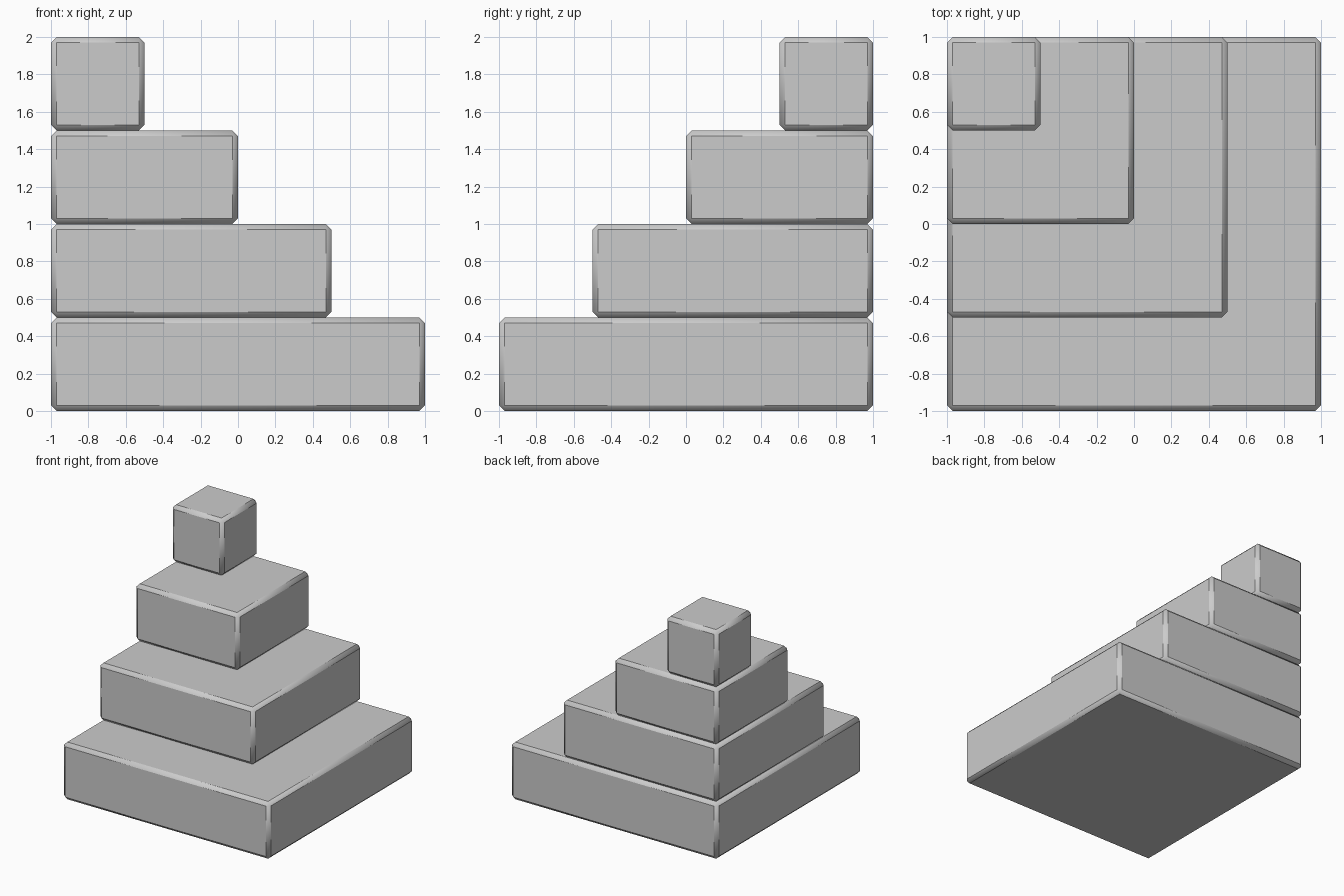
import bpy
import bmesh
from math import radians

if "Cube" in bpy.data.objects:
    bpy.data.objects.remove(bpy.data.objects["Cube"])

HEIGHT = 0.5
BEVEL = 0.03


def slab(name, size, level):
    """Chamfered square slab, flush with the back left corner."""
    bm = bmesh.new()
    bmesh.ops.create_cube(bm, size=1)
    bmesh.ops.scale(bm, vec=(size, size, HEIGHT), verts=bm.verts)
    bmesh.ops.translate(bm, verts=bm.verts,
                        vec=(-1 + size / 2, 1 - size / 2, (level + 0.5) * HEIGHT))
    bmesh.ops.bevel(bm, geom=bm.edges[:], offset=BEVEL, segments=1,
                    profile=0.5, affect='EDGES')
    mesh = bpy.data.meshes.new(name)
    bm.to_mesh(mesh)
    bm.free()
    obj = bpy.data.objects.new(name, mesh)
    bpy.context.collection.objects.link(obj)
    # Chamfers blend into the corner facets, the big faces stay flat
    bpy.ops.object.select_all(action='DESELECT')
    obj.select_set(True)
    bpy.context.view_layer.objects.active = obj
    bpy.ops.object.shade_smooth_by_angle(angle=radians(40))


# Four steps, each half a unit smaller than the one below
for level, name in enumerate(("bottom_step", "lower_step", "upper_step", "top_block")):
    slab(name, 2 - 0.5 * level, level)
